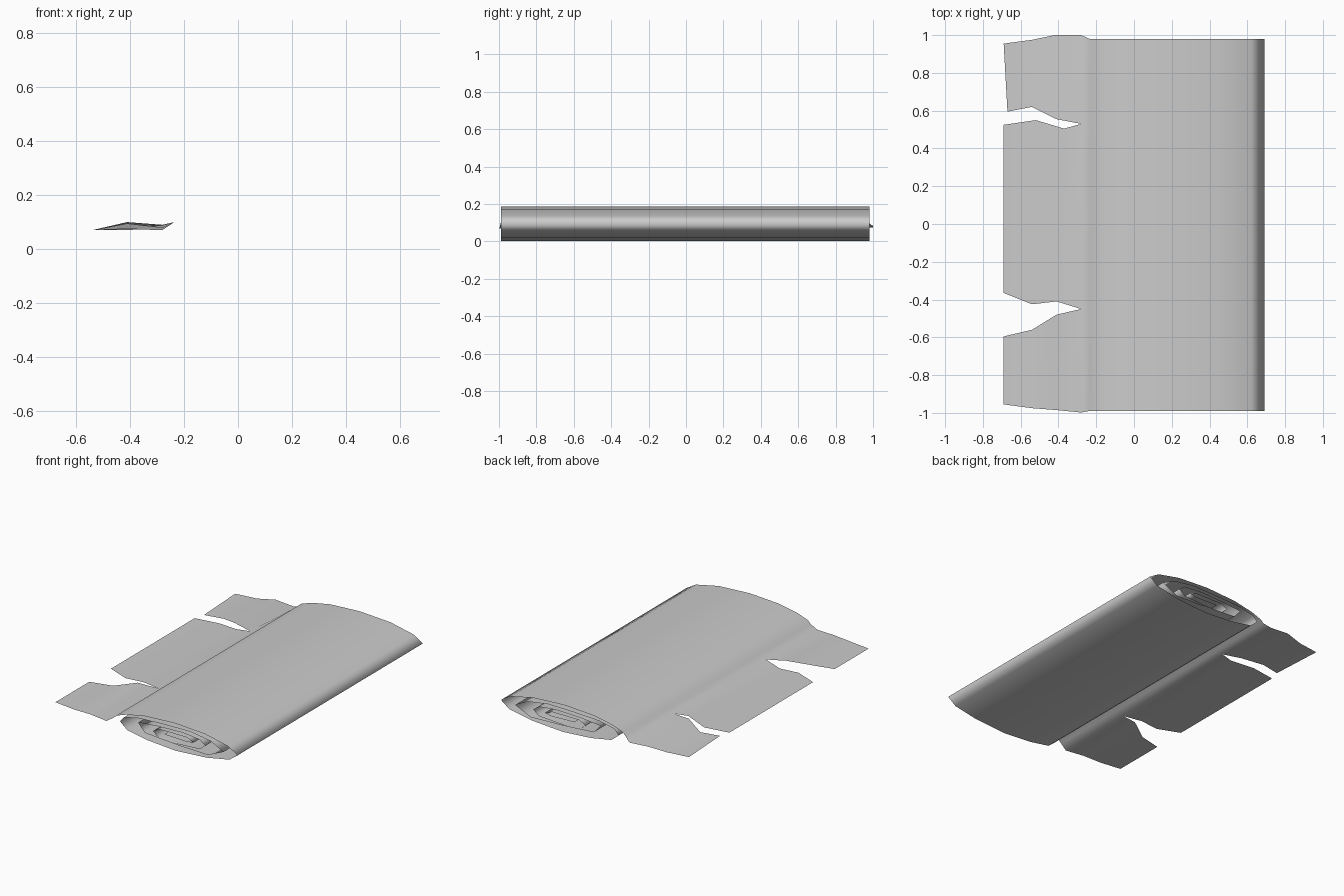
import bpy, bmesh

# Cross-section (x, z) of the flattened roll, from the flap joint inwards
SPIRAL = [(-.215, .12), (-.14, .147), (0, .174), (.22, .186), (.45, .173), (.62, .137),
          (.69, .095), (.63, .05), (.46, .018), (.23, .003), (.02, .018), (-.13, .045),
          (-.185, .09), (-.155, .125), (-.04, .149), (.15, .157), (.34, .16), (.49, .137),
          (.585, .09), (.47, .038), (.24, .045), (0, .062), (-.05, .118), (.1, .132),
          (.28, .138), (.41, .125), (.45, .095), (.41, .062), (.25, .052), (.11, .052),
          (.06, .09), (.11, .115), (.31, .115), (.365, .095), (.32, .085), (.145, .091)]
ROWS = [-.99, -.45, .53, .98]

# Torn flap pieces: lower edge and upper edge, outer tip to roll (x, y, z)
FLAPS = [
    ([(-.69, -.955, .07), (-.54, -.975, .07), (-.41, -.985, .075), (-.28, -.998, .07)],
     [(-.69, -.595, .07), (-.54, -.56, .07), (-.41, -.48, .095), (-.28, -.45, .08)]),
    ([(-.69, -.365, .07), (-.54, -.425, .07), (-.41, -.41, .07), (-.28, -.45, .08)],
     [(-.69, .525, .07), (-.52, .55, .07), (-.37, .505, .09), (-.28, .53, .09)]),
    ([(-.67, .595, .07), (-.54, .62, .07), (-.41, .555, .1), (-.28, .53, .09)],
     [(-.69, .955, .07), (-.54, .975, .07), (-.42, 1.0, .085), (-.28, 1.0, .075)]),
]

bm = bmesh.new()


def strip(a, b):
    for i in range(len(a) - 1):
        bm.faces.new((a[i], a[i + 1], b[i + 1], b[i]))


# Roll
grid = [[bm.verts.new((x, y, z)) for x, z in SPIRAL] for y in ROWS]
for a, b in zip(grid, grid[1:]):
    strip(a, b)

# Torn flap strips joined to the roll by a rising step
for k, (low, high) in enumerate(FLAPS):
    edges = []
    for pts, row in ((low, k), (high, k + 1)):
        step = bm.verts.new((-.235, ROWS[row], .1))
        edges.append([bm.verts.new(p) for p in pts] + [step, grid[row][0]])
    strip(*edges)

bmesh.ops.remove_doubles(bm, verts=bm.verts, dist=.001)
bmesh.ops.recalc_face_normals(bm, faces=bm.faces)
for f in bm.faces:
    f.smooth = True
mesh = bpy.data.meshes.new("rolled_sheet")
bm.to_mesh(mesh)
bm.free()
roll = bpy.data.objects.new("rolled_sheet", mesh)
bpy.context.collection.objects.link(roll)
